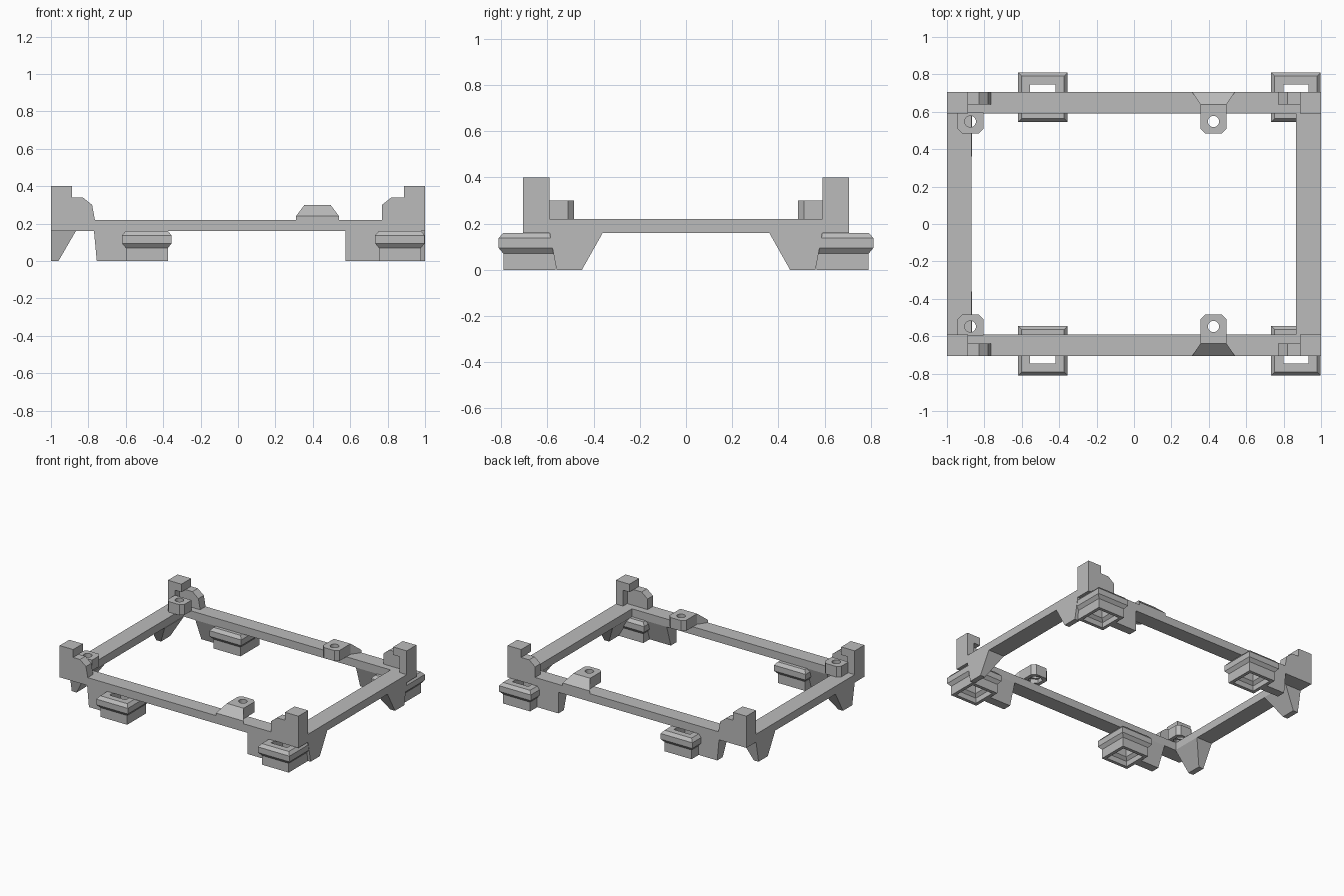
import bpy, bmesh, math

if "Cube" in bpy.data.objects:
    bpy.data.objects.remove(bpy.data.objects["Cube"], do_unlink=True)

grey = bpy.data.materials.new("plain grey")
grey.use_nodes = True
tone = (0.5, 0.5, 0.5, 1)
grey.diffuse_color = tone
grey.node_tree.nodes["Principled BSDF"].inputs["Base Color"].default_value = tone

OUT, IN, WALL = -0.705, -0.59, -0.64     # rail and thin wall depths on the front side
LOW, TOP = 0.16, 0.22                    # rail underside and top


def finish(name, bm, mirror=True):
    bmesh.ops.recalc_face_normals(bm, faces=bm.faces)
    mesh = bpy.data.meshes.new(name)
    bm.to_mesh(mesh)
    bm.free()
    mesh.materials.append(grey)
    ob = bpy.data.objects.new(name, mesh)
    bpy.context.collection.objects.link(ob)
    if mirror:                           # front part repeated at the back
        mod = ob.modifiers.new("front to back", "MIRROR")
        mod.use_axis = (False, True, False)
    return ob


def hull(name, points, mirror=True):
    bm = bmesh.new()
    for p in points:
        bm.verts.new(p)
    bmesh.ops.convex_hull(bm, input=bm.verts[:])
    bmesh.ops.dissolve_limit(bm, angle_limit=0.01, verts=bm.verts[:], edges=bm.edges[:])
    return finish(name, bm, mirror)


def rect(x0, x1, y0, y1, z):
    return [(x, y, z) for x in (x0, x1) for y in (y0, y1)]


def box(name, x0, x1, y0, y1, z0, z1, mirror=True):
    return hull(name, rect(x0, x1, y0, y1, z0) + rect(x0, x1, y0, y1, z1), mirror)


def cutter(name, x, y, z0, z1, radius, sides):
    bm = bmesh.new()
    bmesh.ops.create_cone(bm, cap_ends=True, segments=sides, radius1=radius,
                          radius2=radius, depth=z1 - z0)
    bmesh.ops.translate(bm, verts=bm.verts, vec=(x, y, (z0 + z1) / 2))
    ob = finish(name, bm, False)
    ob.hide_render = True
    ob.hide_set(True)
    ob.display_type = "WIRE"
    return ob


# Rectangular frame
box("long_rail", -1, 1, OUT, IN, LOW, TOP)
box("right_rail", -1, -0.87, IN, -IN, LOW, TOP, False)
box("left_rail", 0.865, 1, IN, -IN, LOW, TOP, False)

# Corner posts: thin outer walls carrying a square cap
for side, s in (("right", -1), ("left", 1)):
    x0, x1 = sorted((s, s * 0.887))
    box(side + "_post_cap", x0, x1, OUT, IN, 0.34, 0.40)
    x0, x1 = sorted((s, s * 0.94))
    box(side + "_post_side_wall", x0, x1, OUT, IN, TOP, 0.34)
    # Gussets under the short rails
    inner = 0.867 * s
    hull(side + "_gusset", rect(s, s * 0.96, -0.56, -0.45, 0)
         + rect(s, inner, IN, -0.36, LOW))

walls = {
    "right": [(-1, TOP), (-1, 0.34), (-0.83, 0.34), (-0.78, 0.30), (-0.765, TOP)],
    "left": [(1, TOP), (1, 0.34), (0.82, 0.34), (0.77, 0.30), (0.77, TOP)],
}
for side, outline in walls.items():
    hull(side + "_stepped_wall", [(x, y, z) for x, z in outline for y in (OUT, WALL)])

# Tapered legs under the long rails
hull("right_leg", rect(-0.755, -0.58, OUT, WALL, 0) + rect(-0.77, -0.58, OUT, IN, LOW))
hull("left_leg", rect(0.575, 0.77, OUT, WALL, 0) + rect(0.575, 0.77, OUT, IN, LOW))

# Flanged square sockets: (half width, height) loop swept round a square
socket = [(0.0675, LOW), (0.113, LOW), (0.1325, 0.137), (0.1325, 0.094), (0.1125, 0.07),
          (0.1125, 0), (0.088, 0), (0.088, 0.04), (0.0675, 0.06)]
for side, cx in (("right", -0.4875), ("left", 0.8655)):
    bm = bmesh.new()
    rings = [[bm.verts.new((cx + h * sx, -0.6775 + h * sy, z))
              for sx, sy in ((-1, -1), (1, -1), (1, 1), (-1, 1))] for h, z in socket]
    for a, b in zip(rings, rings[1:] + rings[:1]):
        for i in range(4):
            j = (i + 1) % 4
            bm.faces.new((a[i], a[j], b[j], b[i]))
    finish(side + "_socket", bm)

# Screw tabs with a through hole and a nut recess below
for side, cx, back in (("right", -0.875, OUT + 0.11), ("left", 0.425, WALL)):
    c, end = 0.025, -0.485
    plan = [(-0.07, back), (0.07, back), (0.07, end - c), (0.07 - c, end),
            (c - 0.07, end), (-0.07, end - c)]
    tab = hull(side + "_screw_tab", [(cx + x, y, z) for x, y in plan for z in (TOP, 0.30)])
    hole = cutter(side + "_hole_cutter", cx, -0.548, 0.2, 0.35, 0.03, 32)
    nut = cutter(side + "_nut_cutter", cx, -0.548, 0.2, 0.25, 0.05, 6)
    for tool in (hole, nut):
        mod = tab.modifiers.new(tool.name, "BOOLEAN")
        mod.object = tool
        mod.operation = "DIFFERENCE"
        mod.solver = "EXACT"
        tab.modifiers.move(len(tab.modifiers) - 1, len(tab.modifiers) - 2)

# Sloped brace running from the rail edge up to the left tab
hull("tab_brace", [(0.31, OUT, TOP), (0.54, OUT, TOP), (0.31, OUT, 0.24), (0.54, OUT, 0.24),
                   (0.355, WALL, TOP), (0.495, WALL, TOP), (0.355, WALL, 0.30),
                   (0.495, WALL, 0.30)])
